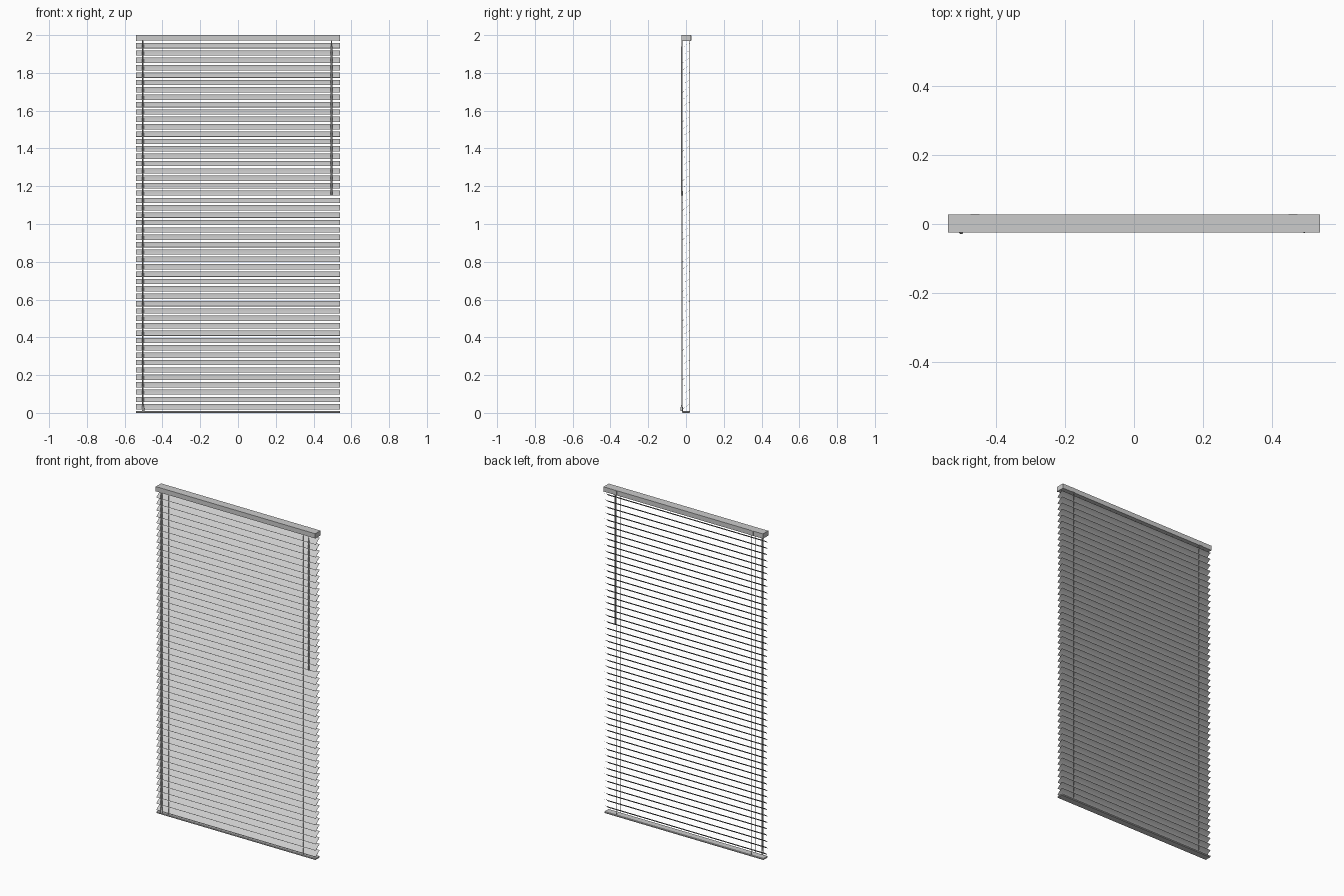
import bpy, bmesh, math

if "Cube" in bpy.data.objects:
    bpy.data.objects.remove(bpy.data.objects["Cube"])


def make(name, bm, smooth=False):
    bmesh.ops.recalc_face_normals(bm, faces=bm.faces)
    mesh = bpy.data.meshes.new(name)
    bm.to_mesh(mesh)
    bm.free()
    ob = bpy.data.objects.new(name, mesh)
    bpy.context.collection.objects.link(ob)
    if smooth:
        bpy.context.view_layer.objects.active = ob
        ob.select_set(True)
        bpy.ops.object.shade_smooth_by_angle(angle=math.radians(40))
        ob.select_set(False)
    return ob


def box(name, x0, x1, y0, y1, z0, z1, bevel=0):
    bm = bmesh.new()
    bmesh.ops.create_cube(bm, size=1)
    for v in bm.verts:
        v.co = ((x0 + x1) / 2 + v.co.x * (x1 - x0),
                (y0 + y1) / 2 + v.co.y * (y1 - y0),
                (z0 + z1) / 2 + v.co.z * (z1 - z0))
    if bevel:
        bmesh.ops.bevel(bm, geom=bm.edges[:], offset=bevel, segments=1, affect='EDGES')
    return make(name, bm)


def lathe(name, x, y, profile, sides=8):
    """Revolve (radius, z) pairs about a vertical axis."""
    bm = bmesh.new()
    rings = [[bm.verts.new((x + r * math.cos(2 * math.pi * i / sides),
                            y + r * math.sin(2 * math.pi * i / sides), z))
              for i in range(sides)] for r, z in profile]
    for a, b in zip(rings, rings[1:]):
        for i in range(sides):
            j = (i + 1) % sides
            bm.faces.new((a[i], a[j], b[j], b[i]))
    bm.faces.new(rings[0])
    bm.faces.new(rings[-1])
    return make(name, bm, True)


W = 0.54

# Headrail, end caps and rear mounting plates
box("headrail", -W + 0.004, W - 0.004, -0.024, 0.027, 1.971, 2.0)
for s, side in ((-1, "left"), (1, "right")):
    x0, x1 = sorted((s * (W - 0.004), s * W))
    box(f"end_cap_{side}", x0, x1, -0.0245, 0.0275, 1.97, 2.0)
    box(f"mounting_plate_{side}", s * 0.462 - 0.013, s * 0.462 + 0.013,
        0.027, 0.0295, 1.971, 1.999)

# Bottom rail
box("bottom_rail", -W, W, -0.021, 0.021, 0.0, 0.01, 0.002)

# Slats: gently crowned strips, low at the front and high at the back
COUNT, HALF, TILT = 50, 0.0235, math.radians(36)
bm = bmesh.new()
steps = 4
for i in range(COUNT):
    zc = 0.033 + i * (1.945 - 0.033) / (COUNT - 1)
    top, bottom = [], []
    for k in range(steps + 1):
        u = -1 + 2 * k / steps
        for row, lift in ((top, 0.0003), (bottom, -0.0003)):
            h = 0.002 * (0.5 - u * u) + lift
            y = u * HALF * math.cos(TILT) - h * math.sin(TILT)
            z = zc + u * HALF * math.sin(TILT) + h * math.cos(TILT)
            row.append((y, z))
    loop = top + bottom[::-1]
    a = [bm.verts.new((-W, y, z)) for y, z in loop]
    b = [bm.verts.new((W, y, z)) for y, z in loop]
    n = len(loop)
    for k in range(n):
        m = (k + 1) % n
        bm.faces.new((a[k], a[m], b[m], b[k]))
    bm.faces.new(a)
    bm.faces.new(b)
make("slats", bm, True)

# Ladder cords in front of and behind the slats
for s, side in ((-1, "left"), (1, "right")):
    for y, face in ((-0.0195, "front"), (0.0195, "back")):
        lathe(f"ladder_cord_{side}_{face}", s * 0.455, y,
              [(0.001, 0.008), (0.001, 1.972)], 6)

# Pull cord pair with a tassel
for i, x in enumerate((-0.506, -0.499)):
    lathe(f"pull_cord_{i + 1}", x, -0.0225, [(0.0025, 0.035), (0.0025, 1.975)])
lathe("cord_tassel", -0.5025, -0.0225,
      [(0.006, 0.01), (0.007, 0.014), (0.006, 0.028), (0.004, 0.04), (0.002, 0.044)], 12)

# Tilt wand
lathe("tilt_wand", 0.495, -0.0215,
      [(0.003, 1.15), (0.005, 1.153), (0.005, 1.165), (0.004, 1.18),
       (0.004, 1.94), (0.002, 1.945), (0.002, 1.975)])
